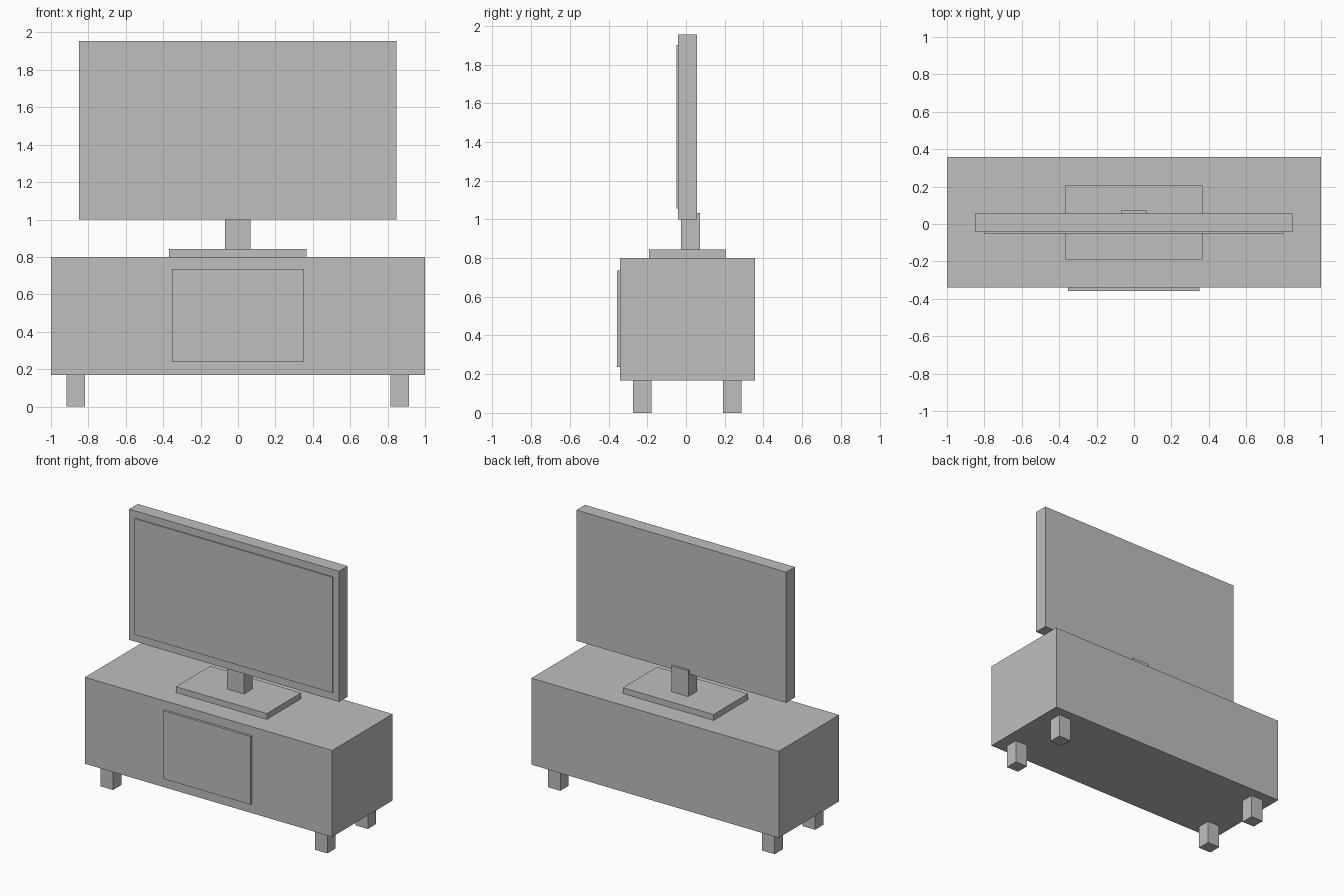
import bpy
from mathutils import Vector

old = bpy.data.objects.get("Cube")
if old:
    bpy.data.objects.remove(old, do_unlink=True)

# Single matte grey
grey = bpy.data.materials.new("plain grey")
grey.use_nodes = True
colour = (0.52, 0.52, 0.52, 1)
grey.diffuse_color = colour
grey.node_tree.nodes["Principled BSDF"].inputs["Base Color"].default_value = colour


def box(name, low, high):
    """Add a box spanning two opposite corners."""
    low, high = Vector(low), Vector(high)
    bpy.ops.mesh.primitive_cube_add(size=1, location=(low + high) / 2)
    part = bpy.context.object
    part.name = name
    for vert in part.data.vertices:
        vert.co *= high - low
    part.data.materials.append(grey)
    return part


# Cabinet with a raised door panel
box("cabinet", (-1, -0.34, 0.168), (1, 0.357, 0.8))
box("cabinet_door", (-0.352, -0.357, 0.237), (0.35, -0.34, 0.735))

# Four square legs
for side, x in (("right", -0.868), ("left", 0.865)):
    for end, y in (("front", -0.227), ("back", 0.24)):
        box(f"{end}_{side}_leg", (x - 0.05, y - 0.048, 0), (x + 0.05, y + 0.048, 0.168))

# Television stand
box("stand_base", (-0.368, -0.19, 0.8), (0.366, 0.207, 0.843))
box("stand_neck", (-0.07, -0.025, 0.843), (0.066, 0.073, 1.032))

# Television body and raised screen
box("television_body", (-0.85, -0.042, 1.0), (0.847, 0.057, 1.955))
box("screen", (-0.802, -0.05, 1.055), (0.799, -0.042, 1.902))
